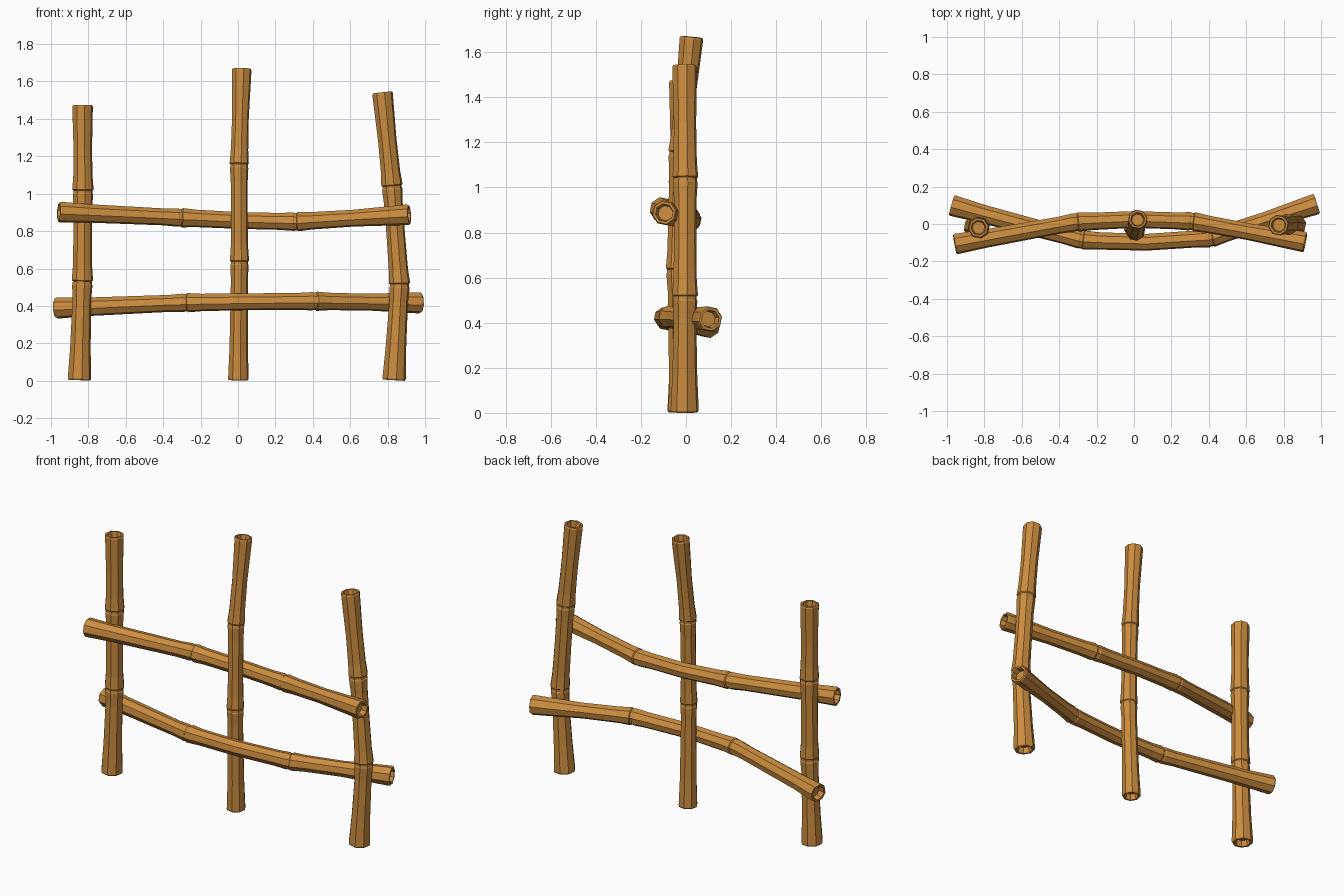
import bpy, bmesh, math
from mathutils import Vector

if "Cube" in bpy.data.objects:
    bpy.data.objects.remove(bpy.data.objects["Cube"])

bamboo = bpy.data.materials.new("bamboo_tan")
bamboo.diffuse_color = (0.60, 0.265, 0.05, 1)
bamboo.use_nodes = True
bamboo.node_tree.nodes["Principled BSDF"].inputs["Base Color"].default_value = bamboo.diffuse_color

SIDES = 8


def make_cane(name, points, joints, radius, end_flare):
    """Eight-sided cane along a polyline, with joint ridges at the given points
    and shallow hollow ends."""
    pts = [Vector(p) for p in points]
    dist = [0.0]
    for a, b in zip(pts, pts[1:]):
        dist.append(dist[-1] + (b - a).length)
    total = dist[-1]

    def locate(s):
        i = 0
        while i < len(pts) - 2 and s > dist[i + 1]:
            i += 1
        t = (s - dist[i]) / (dist[i + 1] - dist[i])
        return pts[i].lerp(pts[i + 1], t)

    # rings: (distance along cane, radius factor)
    f0, f1 = end_flare
    rings = [(0.035, f0 * 0.60), (0.0, f0 * 0.72), (0.0, f0 * 0.92),
             (0.008, f0), (0.17, 1.0 + (f0 - 1) * 0.4)]
    joint_rings = [(-0.09, 1.0), (-0.012, 1.09), (-0.007, 1.03),
                   (0.007, 1.03), (0.012, 1.14), (0.085, 1.03)]
    for k, j in enumerate(joints):
        rings += [(dist[j] + d, f) for d, f in joint_rings]
        nxt = dist[joints[k + 1]] if k + 1 < len(joints) else total
        rings.append(((dist[j] + nxt) / 2, 0.99))
    rings += [(total - 0.008, f1), (total, f1 * 0.92),
              (total, f1 * 0.72), (total - 0.035, f1 * 0.60)]

    bm = bmesh.new()
    loops = []
    for s, f in rings:
        axis = (locate(s + 0.04) - locate(s - 0.04)).normalized()
        ref = Vector((0, 1, 0)) if abs(axis.z) > 0.5 else Vector((0, 0, 1))
        u = ref.cross(axis).normalized()
        v = axis.cross(u)
        c = locate(s)
        loop = []
        for i in range(SIDES):
            a = math.tau * i / SIDES + 0.2
            loop.append(bm.verts.new(c + (u * math.cos(a) + v * math.sin(a)) * radius * f))
        loops.append(loop)
    for a, b in zip(loops, loops[1:]):
        for i in range(SIDES):
            n = (i + 1) % SIDES
            bm.faces.new((a[i], a[n], b[n], b[i]))
    bm.faces.new(loops[0][::-1])
    bm.faces.new(loops[-1])
    bmesh.ops.recalc_face_normals(bm, faces=bm.faces)
    mesh = bpy.data.meshes.new(name)
    bm.to_mesh(mesh)
    bm.free()
    mesh.materials.append(bamboo)
    obj = bpy.data.objects.new(name, mesh)
    bpy.context.collection.objects.link(obj)


# upright posts
make_cane("left_post",
          [(-0.848, -0.02, 0.003), (-0.832, -0.018, 0.525),
           (-0.829, -0.02, 1.01), (-0.831, -0.02, 1.474)],
          [1, 2], 0.051, (1.25, 1.10))
make_cane("centre_post",
          [(0.002, -0.022, 0.003), (0.008, -0.038, 0.63),
           (0.006, -0.028, 1.15), (0.02, 0.025, 1.668)],
          [1, 2], 0.046, (1.22, 1.16))
make_cane("right_post",
          [(0.834, -0.006, 0.003), (0.864, -0.004, 0.51),
           (0.824, -0.003, 1.035), (0.772, -0.006, 1.542)],
          [1, 2], 0.051, (1.25, 1.10))

# woven cross rails
make_cane("lower_rail",
          [(-0.975, 0.10, 0.388), (-0.58, -0.01, 0.405), (-0.28, -0.085, 0.417),
           (0.0, -0.102, 0.422), (0.41, -0.075, 0.425), (0.978, 0.108, 0.416)],
          [2, 4], 0.046, (1.25, 1.25))
make_cane("upper_rail",
          [(-0.958, -0.108, 0.902), (-0.31, 0.010, 0.872), (0.0, 0.024, 0.857),
           (0.31, 0.014, 0.850), (0.916, -0.097, 0.888)],
          [1, 3], 0.046, (1.22, 1.22))
